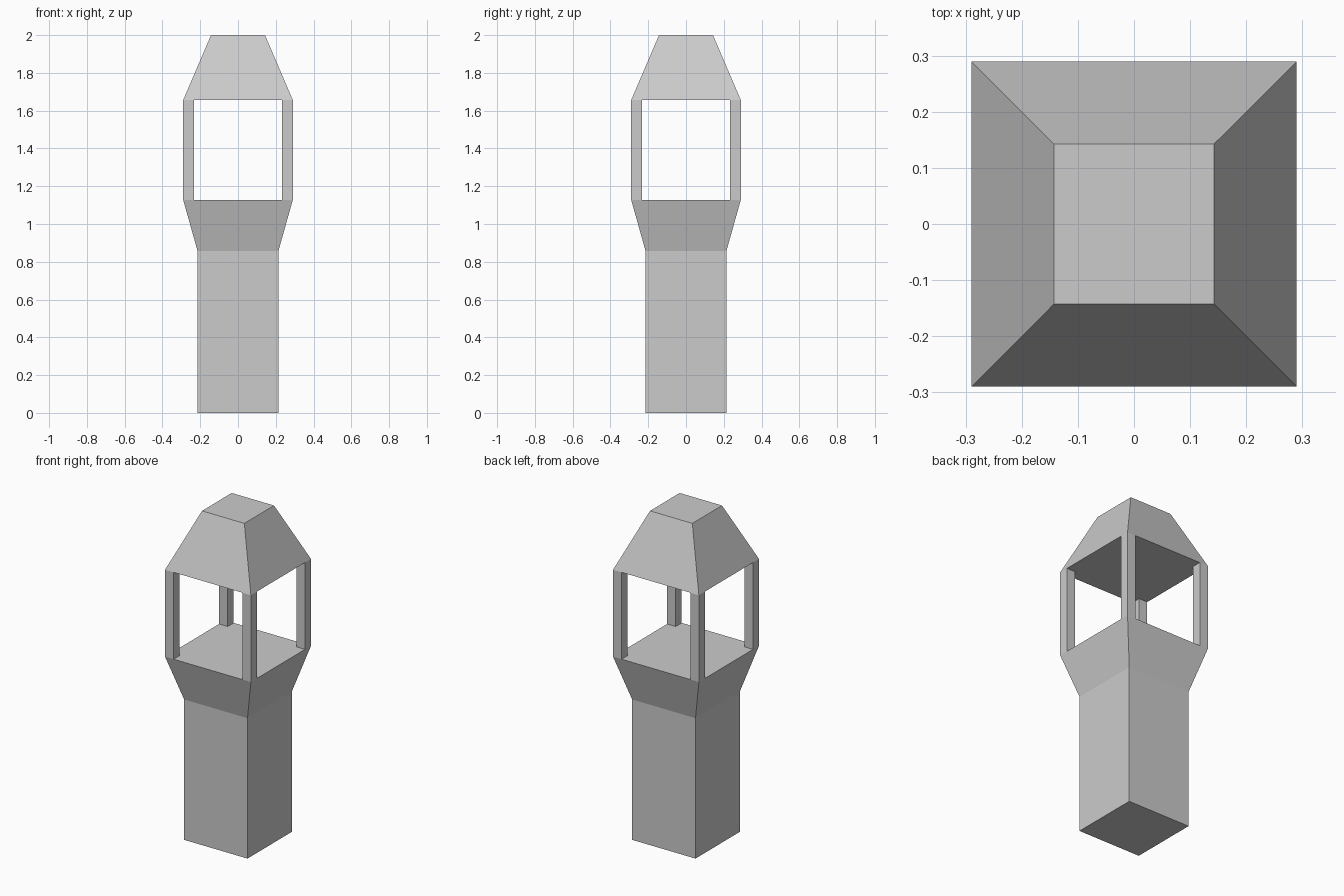
import bpy, bmesh

if "Cube" in bpy.data.objects:
    bpy.data.objects.remove(bpy.data.objects["Cube"])

BASE, WIDE, TOP = 0.214, 0.29, 0.143      # half widths
Z_BASE, Z_DECK, Z_EAVE, Z_TOP = 0.857, 1.127, 1.657, 2.0
POST = 0.058


def square_loft(name, sections, cx=0.0, cy=0.0):
    """Closed solid through square sections given as (half_width, z)."""
    bm = bmesh.new()
    rings = [[bm.verts.new((cx + sx * h, cy + sy * h, z))
              for sx, sy in ((-1, -1), (1, -1), (1, 1), (-1, 1))]
             for h, z in sections]
    bm.faces.new(rings[0][::-1])
    bm.faces.new(rings[-1])
    for low, high in zip(rings, rings[1:]):
        for i in range(4):
            j = (i + 1) % 4
            bm.faces.new((low[i], low[j], high[j], high[i]))
    mesh = bpy.data.meshes.new(name)
    bm.to_mesh(mesh)
    bm.free()
    obj = bpy.data.objects.new(name, mesh)
    bpy.context.collection.objects.link(obj)
    return obj


# Shaft flaring out to the open deck
square_loft("tower_shaft", [(BASE, 0), (BASE, Z_BASE), (WIDE, Z_DECK)])

# Four corner posts
c = WIDE - POST / 2
for side, sx in (("left", -1), ("right", 1)):
    for end, sy in (("front", -1), ("back", 1)):
        square_loft(f"{end}_{side}_post",
                    [(POST / 2, Z_DECK), (POST / 2, Z_EAVE)], sx * c, sy * c)

# Tapered roof with a flat top
square_loft("roof", [(WIDE, Z_EAVE), (TOP, Z_TOP)])
